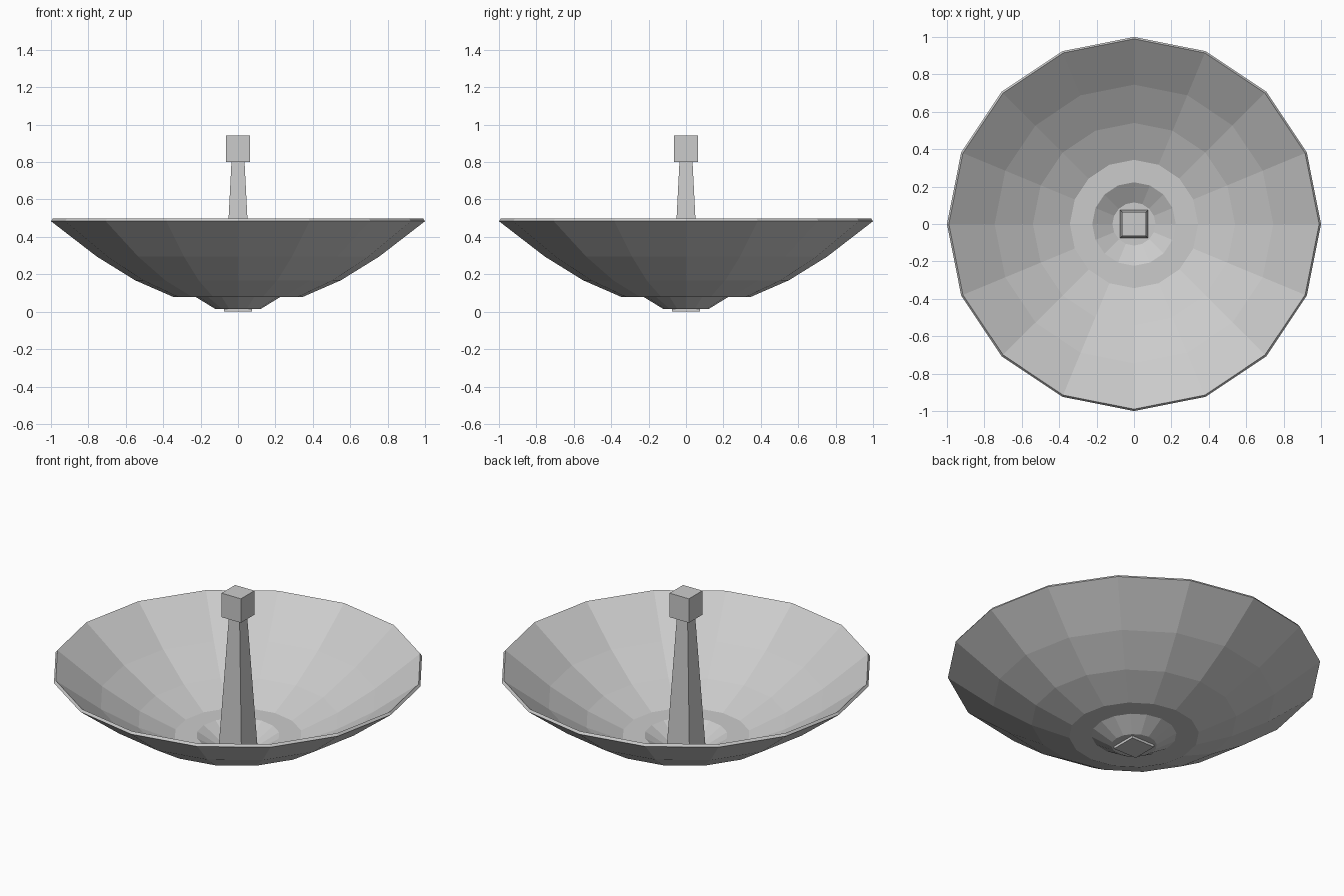
import bpy, bmesh, math

if "Cube" in bpy.data.objects:
    bpy.data.objects.remove(bpy.data.objects["Cube"])

SIDES = 16


def make_object(name, bm):
    bmesh.ops.recalc_face_normals(bm, faces=bm.faces)
    mesh = bpy.data.meshes.new(name)
    bm.to_mesh(mesh)
    bm.free()
    obj = bpy.data.objects.new(name, mesh)
    bpy.context.collection.objects.link(obj)
    return obj


def lathe(name, rings):
    """Closed solid of stacked rings, capped at both ends."""
    bm = bmesh.new()
    loops = []
    for r, z in rings:
        loops.append([bm.verts.new((r * math.cos(2 * math.pi * i / SIDES),
                                    r * math.sin(2 * math.pi * i / SIDES), z))
                      for i in range(SIDES)])
    for a, b in zip(loops, loops[1:]):
        for i in range(SIDES):
            j = (i + 1) % SIDES
            bm.faces.new((a[i], a[j], b[j], b[i]))
    bm.faces.new(loops[0])
    bm.faces.new(loops[-1])
    return make_object(name, bm)


def tapered_box(name, half_bottom, half_top, z0, z1):
    bm = bmesh.new()
    bmesh.ops.create_cube(bm, size=2)
    for v in bm.verts:
        h, z = (half_top, z1) if v.co.z > 0 else (half_bottom, z0)
        v.co = (v.co.x * h, v.co.y * h, z)
    return make_object(name, bm)


# Faceted dish with a stepped hub: underside outwards, then inside back to centre
underside = [(0.122, 0.015), (0.228, 0.08), (0.348, 0.08),
             (0.55, 0.168), (0.755, 0.295), (1.0, 0.484)]
inside = [(0.99, 0.498), (0.745, 0.31), (0.54, 0.184),
          (0.343, 0.096), (0.223, 0.096), (0.115, 0.031)]
lathe("dish", underside + inside)

# Tapered post through the hub and receiver block on its tip
tapered_box("feed_post", 0.076, 0.035, 0.0, 0.8)
tapered_box("receiver_block", 0.063, 0.063, 0.8, 0.942)
